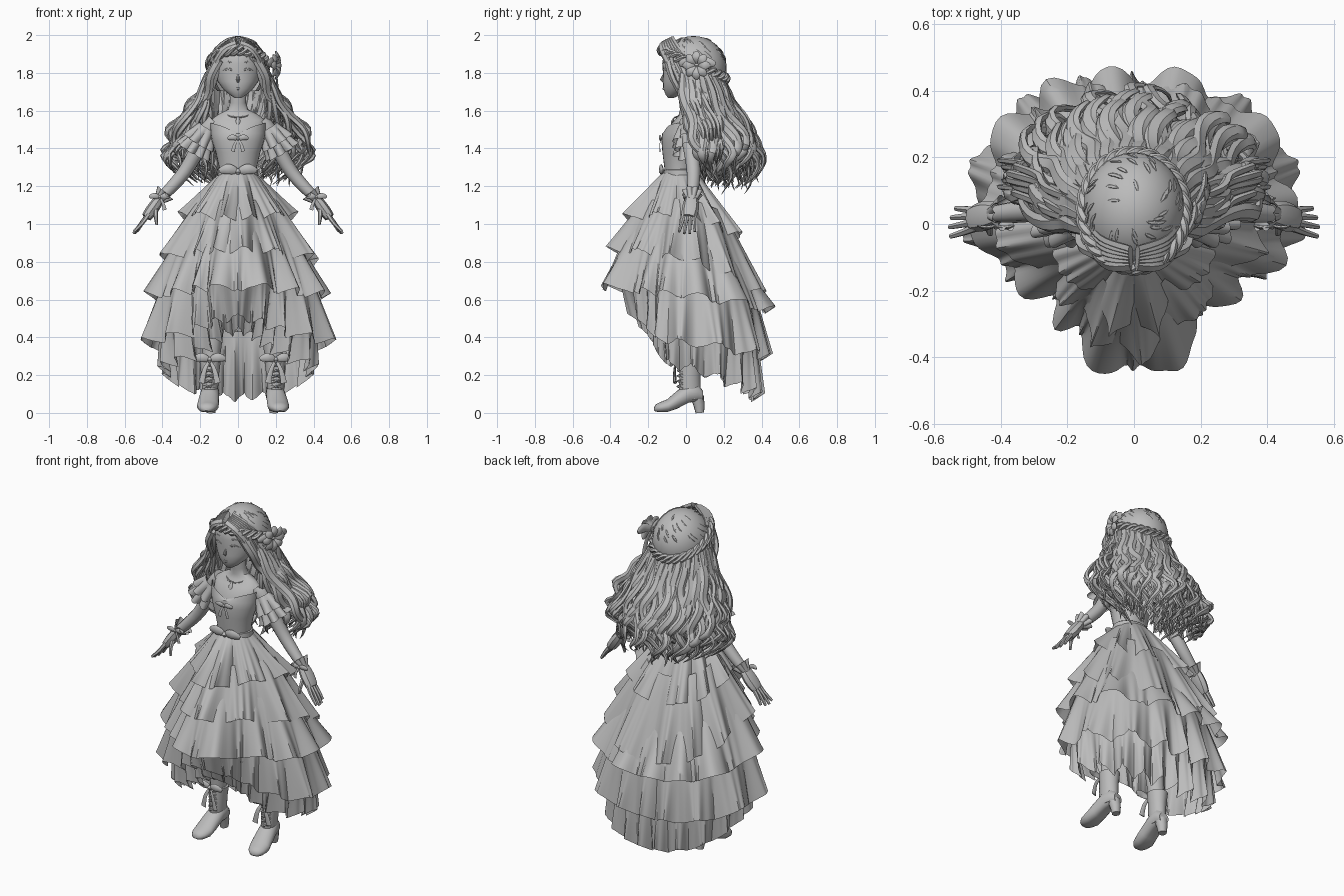
import bpy, bmesh, math, random
from math import sin, cos, pi
from mathutils import Vector as V

random.seed(4)
cube = bpy.data.objects.get("Cube")
if cube:
    bpy.data.objects.remove(cube)

GREY = (0.5, 0.5, 0.5, 1)
mat = bpy.data.materials.new("plain grey")
mat.use_nodes = True
mat.diffuse_color = GREY
mat.node_tree.nodes["Principled BSDF"].inputs["Base Color"].default_value = GREY


def finish(name, bm, loc=(0, 0, 0), turn=0):
    bmesh.ops.recalc_face_normals(bm, faces=bm.faces)
    me = bpy.data.meshes.new(name)
    bm.to_mesh(me)
    bm.free()
    me.materials.append(mat)
    me.shade_smooth()
    me.set_sharp_from_angle(angle=0.7)
    ob = bpy.data.objects.new(name, me)
    ob.location, ob.rotation_euler = loc, (0, 0, turn)
    bpy.context.collection.objects.link(ob)
    return ob


def skin(bm, rings, caps=True):
    rings = [[bm.verts.new(p) for p in r] for r in rings]
    for a, b in zip(rings, rings[1:]):
        for i in range(len(a)):
            j = (i + 1) % len(a)
            bm.faces.new((a[i], a[j], b[j], b[i]))
    if caps:
        bm.faces.new(rings[0])
        bm.faces.new(rings[-1])


def sweep(bm, pts, rad, flat=1, sides=8, nrm=(0, 1, 0)):
    pts, n, rings = [V(p) for p in pts], len(pts), []
    for i, p in enumerate(pts):
        t = (pts[min(i + 1, n - 1)] - pts[max(i - 1, 0)]).normalized()
        side = t.cross(V(nrm)).normalized()
        up = side.cross(t)
        r = max(rad(i / (n - 1)), 0.001)
        rings.append([p + side * r * cos(a) + up * r * flat * sin(a)
                      for a in (2 * pi * k / sides for k in range(sides))])
    skin(bm, rings)


def smooth(keys, steps=5):
    k = [V(p) for p in keys]
    k, out = [k[0]] + k + [k[-1]], []
    for a, b, c, d in zip(k, k[1:], k[2:], k[3:]):
        for i in range(steps):
            t = i / steps
            out.append(0.5 * (2 * b + (c - a) * t + (2 * a - 5 * b + 4 * c - d) * t * t
                              + (3 * b - a - 3 * c + d) * t ** 3))
    return out + [k[-1]]


def lerp(keys, t):
    f = min(t, 0.9999) * (len(keys) - 1)
    i = int(f)
    return keys[i] + (keys[i + 1] - keys[i]) * (f - i)


def loft(name, rows, sides=28, rim=None, caps=True):
    # rows are (height, depth centre, half width, half depth)
    bm, rings = bmesh.new(), []
    for i, (z, cy, rx, ry) in enumerate(rows):
        ring = []
        for k in range(sides):
            a = 2 * pi * k / sides
            lift = rim(a) if rim and i == len(rows) - 1 else 0
            ring.append((rx * sin(a), cy - ry * cos(a), z + lift))
        rings.append(ring)
    skin(bm, rings, caps)
    return finish(name, bm)


def ruffle(name, a, b, r0, r1, folds, amp):
    a, b = V(a), V(b)
    d = (b - a).normalized()
    side = d.cross(V((0, 1, 0))).normalized()
    up, bm, rings, n = side.cross(d), bmesh.new(), [], folds * 8
    for row in range(6):
        t = row / 5
        ring = []
        for k in range(n):
            w = 2 * pi * k / n
            r = r0 + (r1 - r0) * t + amp * t * (2 * abs(sin(w * folds / 2)) - 1)
            ring.append(a.lerp(b, t) + r * (side * cos(w) + up * sin(w)))
        rings.append(ring)
    skin(bm, rings, False)
    return finish(name, bm)


def bow(name, loc, s, turn=0, tail=1.0, petals=0):
    bm = bmesh.new()
    sweep(bm, [(0, 0, -.15 * s), (0, -.05 * s, 0), (0, 0, .15 * s)], lambda t: .16 * s * (.6 + sin(pi * t) * .4))
    for m in (1, -1):
        sweep(bm, smooth([(0, 0, 0), (.5 * m * s, -.1 * s, .16 * s), (m * s, 0, .06 * s)]),
              lambda t: s * (.07 + .2 * sin(pi * min(t * .9 + .05, 1))), .4)
        sweep(bm, smooth([(0, 0, 0), (.3 * m * s, -.12 * s, -.5 * s * tail), (.5 * m * s, -.1 * s, -1.2 * s * tail)]),
              lambda t: s * (.07 + .13 * t), .2)
    for k in range(petals):
        a = 2 * pi * k / petals
        sweep(bm, smooth([(0, 0, 0), (.4 * s * cos(a), -.25 * s, .4 * s * sin(a)), (.75 * s * cos(a), -.15 * s, .75 * s * sin(a))]),
              lambda t: s * .24 * sin(pi * (t * .8 + .1)), .3)
    return finish(name, bm, loc, turn)


# Skirt tiers: (front, side, back) hem heights and radii, fold count
TIERS = [((1.03, 1.05, .92), (.35, .31, .31), 10),
         ((.86, .82, .61), (.42, .42, .43), 12),
         ((.66, .62, .54), (.48, .49, .47), 13),
         ((.50, .37, .29), (.30, .52, .45), 16),
         ((.43, .24, .08), (.24, .42, .41), 22)]


def around(v, a, power):
    c = cos(a)
    return v[1] + ((v[0] if c > 0 else v[2]) - v[1]) * abs(c) ** (1.6 if c > 0 else power)


def hem(tier, a):
    dip = .115 * sin(2 * a) ** 2 if cos(a) > 0 else -.03 * sin(2 * a) ** 2
    return around(tier[1], a, 1.6) * (1 - 2 * dip), around(tier[0], a, 1.15)


def top_edge(i, a):
    if i == 0:
        return .095, 1.27
    (r0, z0), (r1, z1) = top_edge(i - 1, a), hem(TIERS[i - 1], a)
    return (r0 * .4 + r1 * .6) * .9, z0 * .4 + z1 * .6


for i, tier in enumerate(TIERS):
    bm, rings, folds = bmesh.new(), [], tier[2]
    n = folds * 18
    for row in range(10):
        t, ring = row / 9, []
        for k in range(n):
            a = 2 * pi * k / n
            (r0, z0), (r1, z1) = top_edge(i, a), hem(tier, a)
            wob = a * folds + 1.4 * sin(3 * a + i) + i
            fold = 2 * abs(sin(wob / 2)) - 1 if folds % 2 == 0 else cos(wob) * .8 + .35 * cos(2 * wob)
            fold += .16 * cos(folds * 3 * a)
            r = r0 + (r1 - .028 - r0) * t ** .92 + .034 * fold * t
            b = a + .6 * t * sin(wob) / folds
            ring.append((r * sin(b), -r * cos(b) - (.03 * (1 - t) if i == 0 else 0),
                         z0 + (z1 - z0) * t + .022 * fold * t * t))
        rings.append(ring)
    skin(bm, rings, False)
    finish("skirt_tier_%d" % (i + 1), bm)

# Torso, neck, bodice and belt
loft("torso", [(1.2, -.03, .09, .07), (1.4, -.03, .11, .08), (1.5, -.02, .135, .085), (1.55, 0, .145, .06),
               (1.58, .01, .105, .048), (1.605, .01, .055, .042), (1.64, .005, .043, .041), (1.74, 0, .045, .045)])
loft("bodice", [(1.25, -.03, .1, .08), (1.3, -.035, .1, .08), (1.38, -.035, .118, .09), (1.44, -.032, .138, .098),
                (1.48, -.028, .145, .098), (1.505, -.02, .148, .092)],
     rim=lambda a: .03 * abs(sin(a)) - .02 * cos(a) ** 8, caps=False)
loft("belt", [(1.245, -.03, .1, .08), (1.25, -.03, .108, .088), (1.285, -.03, .106, .086), (1.29, -.03, .1, .08)])
bow("belt_bow", (0, -.122, 1.275), .1, tail=.9)
bow("chest_bow", (0, -.132, 1.45), .055)
bm = bmesh.new()
sweep(bm, [(.065 * sin(a), .0 - .055 * cos(a), 1.59 - .025 * cos(a)) for a in (pi * k / 12 for k in range(25))],
      lambda t: .004, nrm=(0, 0, 1))
sweep(bm, [(0, -.058, 1.57), (0, -.072, 1.545), (0, -.08, 1.52)], lambda t: .003 + .01 * sin(pi * t), .5)
finish("necklace", bm)

# Arms, hands, sleeves and cuffs
for m, label in ((1, "left"), (-1, "right")):
    bm = bmesh.new()
    sweep(bm, smooth([(.12 * m, .01, 1.54), (.17 * m, .015, 1.48), (.28 * m, .04, 1.28), (.42 * m, .03, 1.125)]),
          lambda t: lerp([.045, .046, .043, .038, .033, .025], t), sides=12)
    finish(label + "_arm", bm)
    bm = bmesh.new()
    sweep(bm, smooth([(.41 * m, .03, 1.14), (.445 * m, .025, 1.09), (.485 * m, .015, 1.035)]),
          lambda t: .018 + .014 * sin(pi * (t * .7 + .1)), 1.4, nrm=(0, 1, 0))
    for j in range(4):
        s = j - 1.5
        reach = .9 + .1 * (j in (1, 2))
        sweep(bm, smooth([(.475 * m, .015 + s * .017, 1.05), ((.475 + .04 * reach) * m, .01 + s * .023, 1.0),
                          ((.475 + (.075 - s * .006) * reach) * m, .005 + s * .028, 1.05 - .1 * reach)], 3),
              lambda t: .0135 - .006 * t, sides=6)
    sweep(bm, smooth([(.435 * m, .01, 1.09), (.435 * m, -.02, 1.04), (.43 * m, -.03, .995)], 3),
          lambda t: .015 - .008 * t, sides=6)
    finish(label + "_hand", bm)
    ruffle(label + "_sleeve", (.16 * m, .012, 1.51), (.21 * m, .02, 1.43), .055, .085, 8, .014)
    ruffle(label + "_sleeve_frill", (.185 * m, .015, 1.47), (.235 * m, .03, 1.385), .06, .088, 9, .016)
    ruffle(label + "_cuff", (.425 * m, .03, 1.12), (.385 * m, .033, 1.165), .025, .05, 8, .008)
    bow(label + "_wrist_bow", (.415 * m, -.005, 1.14), .055)

# Legs and heeled boots
for x, yaw, label in ((.2, .14, "left"), (-.15, -.1, "right")):
    bm = bmesh.new()
    sweep(bm, [(x, .02, .2), (x * .85, .01, .5), (x * .5, 0, 1.05)], lambda t: .042 + .035 * t, sides=12)
    finish(label + "_leg", bm)
    shaft = loft(label + "_boot_shaft", [(.07, .03, .04, .055), (.12, .02, .042, .058), (.2, .022, .047, .056),
                                         (.27, .025, .056, .06), (.275, .025, .045, .05)])
    bm = bmesh.new()
    foot = [(.088, .06, .03, .03), (.06, .055, .045, .05), (.01, .045, .05, .055), (-.05, .015, .055, .05),
            (-.1, 0, .058, .036), (-.14, 0, .048, .028), (-.162, .004, .032, .02), (-.17, .012, .012, .008)]
    skin(bm, [[(w * cos(a), y, base + h + h * max(sin(a), -.85)) for a in (pi * k / 10 for k in range(20))]
              for y, base, w, h in foot])
    sweep(bm, [(0, .06, .085), (0, .07, .04), (0, .074, 0)], lambda t: .036 - .013 * t, sides=10)
    for k in range(5):
        z = .13 + k * .028
        for d in (1, -1):
            sweep(bm, [(-.028 * d, -.02, z), (0, -.045, z + .01), (.028 * d, -.02, z + .02)], lambda t: .005, sides=5, nrm=(0, 1, .2))
    boot = finish(label + "_boot", bm)
    for part in (shaft, boot):
        part.location.x, part.rotation_euler.z = x, yaw
    bow(label + "_boot_bow", (x, -.05, .28), .085, yaw, 1.2)

# Head and face
loft("head", [(1.668, -.08, .018, .016), (1.685, -.066, .046, .042), (1.715, -.045, .08, .075), (1.755, -.02, .108, .102),
              (1.8, 0, .125, .122), (1.85, .01, .132, .136), (1.9, .015, .125, .133), (1.94, .02, .1, .11), (1.965, .02, .06, .07)])
bm = bmesh.new()
sweep(bm, [(0, -.12, 1.79), (0, -.128, 1.765), (0, -.116, 1.75)], lambda t: .005 + .005 * sin(pi * t))
sweep(bm, smooth([(-.024, -.105, 1.72), (0, -.121, 1.716), (.024, -.105, 1.72)]), lambda t: .006 * sin(pi * t), .7)
for m in (1, -1):
    for z, r in ((1.815, .006), (1.852, .004)):
        sweep(bm, smooth([(.022 * m, -.121, z - .006), (.05 * m, -.114, z + .006), (.083 * m, -.092, z - .005)]),
              lambda t: r * sin(pi * t), .6)
finish("face_details", bm)

# Hair cap with short wisps
bm = bmesh.new()
bmesh.ops.create_uvsphere(bm, u_segments=32, v_segments=20, radius=1)
for v in bm.verts:
    v.co = V((v.co.x * .155, .04 + v.co.y * .175, 1.825 + v.co.z * .17))
bmesh.ops.delete(bm, geom=[f for f in bm.faces if f.calc_center_median().z < 1.7 or
                           (f.calc_center_median().y < -.03 and f.calc_center_median().z < 1.9)], context='FACES')
for k in range(45):
    a, e = random.uniform(0, 2 * pi), random.uniform(.35, 1.3)
    pts = [V((.156 * cos(a + d) * cos(e - d), .04 + .176 * sin(a + d) * cos(e - d), 1.825 + .171 * sin(e - d)))
           for d in (0, .08, .16, .24)]
    sweep(bm, pts, lambda t: .008 * sin(pi * t), .5, 5, pts[1] - V((0, .04, 1.825)))
finish("hair_cap", bm)

# Plaited crown
bm = bmesh.new()
for s in range(3):
    pts = []
    for k in range(121):
        a = 2 * pi * k / 120
        w = 9 * a + 2 * pi * s / 3
        r = .01 * cos(w)
        pts.append(((.152 + r) * sin(a), .04 - (.172 + r) * cos(a), 1.845 + .075 * cos(a) + .02 * sin(w)))
    sweep(bm, pts, lambda t: .014, .8, 6, (0, 0, 1))
finish("plaited_crown", bm)

# Long wavy hair hanging in layers
bm = bmesh.new()
for k in range(132):
    phi = (k % 33 - 16) / 16 * 1.95 + random.uniform(-.05, .05)
    layer = (1, .86, .7, .5)[k // 33] * random.uniform(.94, 1.04)
    start, end = 1.8 - .02 * (k // 33), 1.16 + .05 * abs(sin(phi)) + random.uniform(-.01, .09)
    ph, pts = random.uniform(0, 6), []
    for j in range(27):
        t = j / 26
        f = phi * (1 - .38 * t) + (.1 * t + .02) * sin(14 * t + ph)
        r = lerp([.145, .2, .285, .36, .33 - .06 * abs(sin(phi))], t) * (1 + (layer - 1) * min(1, 2 * t))
        r += .026 * t * cos(14 * t + ph)
        pts.append((r * 1.14 * sin(f), .04 + r * cos(f), start + (end - start) * t))
    sweep(bm, pts, lambda t: .028 * min(1, .6 + 2 * t) * (1 - t ** 4) + .002, .5, 6, (sin(phi), cos(phi), .2))
finish("long_hair", bm)

# Swept fringe and face-framing locks
bm = bmesh.new()
for m in (1, -1):
    for k in range(6):
        d = k * .022
        sweep(bm, smooth([(.01 * m, -.125 + d * .4, 1.955 + d * .2), ((.075 + d * .2) * m, -.125 + d * .7, 1.925),
                          ((.125 + d * .2) * m, -.085 + d, 1.84), ((.145 + d * .2) * m, -.04 + d, 1.74),
                          ((.18 + d * .6) * m, .0 + d, 1.64)]),
              lambda t: .024 * (1 - .3 * t), .5, 6, (m, -1, .6))
    for k in range(5):
        d, ph = k * .02, k * 1.7
        keys = [(.1, -.1, 1.87), (.135, -.075, 1.78), (.175, -.02, 1.68), (.25, .02, 1.61), (.27, .06, 1.54),
                (.36, .09, 1.48), (.33, .1, 1.41), (.385, .11, 1.36), (.34, .1, 1.31), (.3, .11, 1.25 + d)]
        sweep(bm, smooth([((x + .014 * sin(ph + 2 * j)) * m, y + d, z + .4 * d) for j, (x, y, z) in enumerate(keys)], 4),
              lambda t: .024 * (1 - t ** 3) + .002, .55, 6, (.3 * m, -1, .3))
finish("face_framing_locks", bm)
bow("hair_flower_bow", (.185, .06, 1.84), .1, pi / 2 - .3, 1.4, 8)
